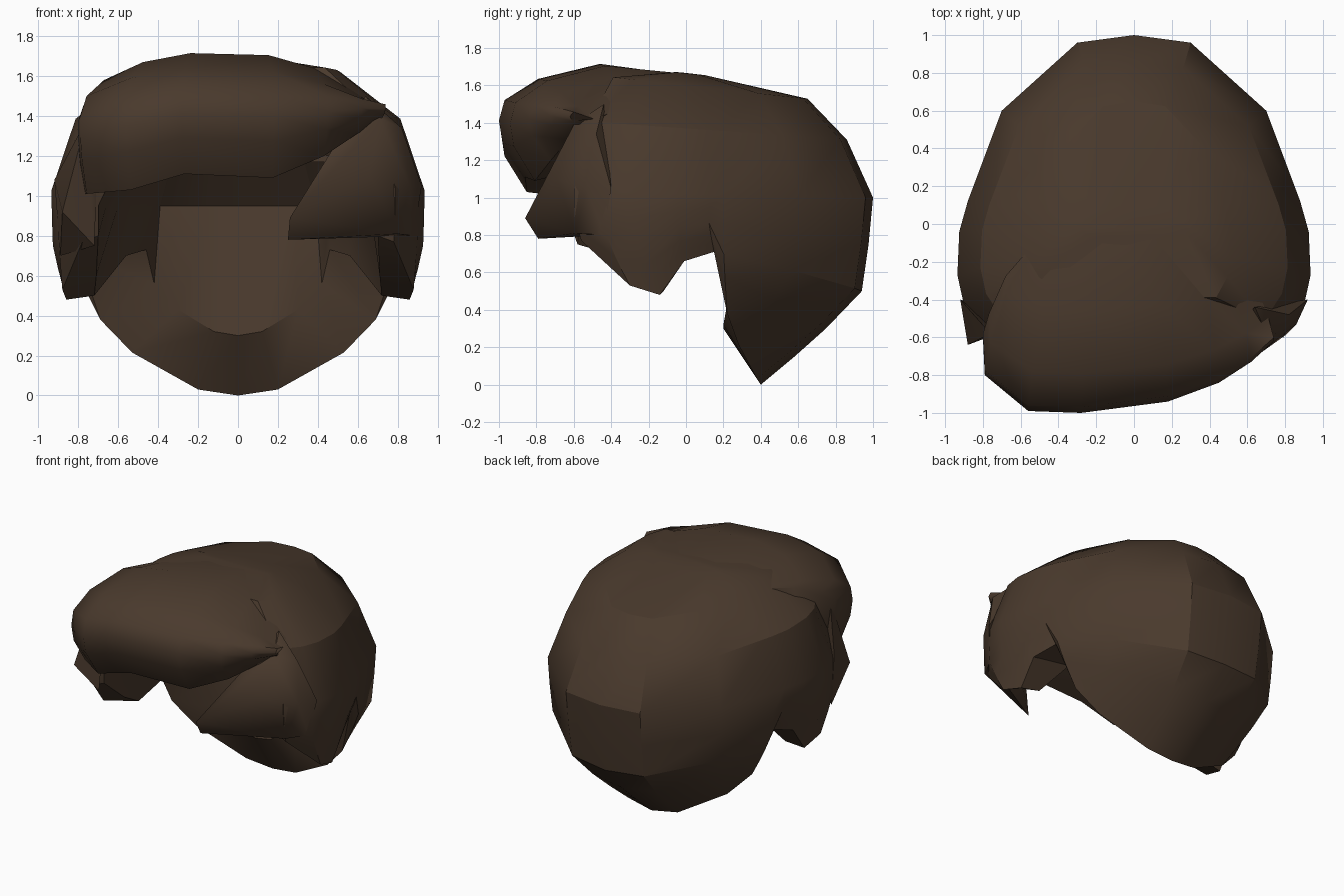
import bpy, bmesh, math
from mathutils import Vector

if "Cube" in bpy.data.objects:
    bpy.data.objects.remove(bpy.data.objects["Cube"])

mat = bpy.data.materials.new("dark_brown_hair")
mat.diffuse_color = (0.068, 0.042, 0.026, 1)
mat.use_nodes = True
mat.node_tree.nodes["Principled BSDF"].inputs["Base Color"].default_value = mat.diffuse_color


def finish(bm, name, angle=25):
    bmesh.ops.remove_doubles(bm, verts=bm.verts, dist=0.001)
    bmesh.ops.recalc_face_normals(bm, faces=bm.faces)
    me = bpy.data.meshes.new(name)
    bm.to_mesh(me)
    bm.free()
    ob = bpy.data.objects.new(name, me)
    bpy.context.collection.objects.link(ob)
    me.materials.append(mat)
    bpy.ops.object.select_all(action='DESELECT')
    ob.select_set(True)
    bpy.context.view_layer.objects.active = ob
    bpy.ops.object.shade_smooth_by_angle(angle=math.radians(angle))
    return ob


def loft(bm, rows):
    grid = [[bm.verts.new(p) for p in row] for row in rows]
    for a, b in zip(grid, grid[1:]):
        for i in range(len(a) - 1):
            bm.faces.new((a[i], a[i + 1], b[i + 1], b[i]))
    return grid


def mirrored(half):
    return [Vector((-x, y, z)) for x, y, z in reversed(half[1:])] + [Vector(p) for p in half]


# Half outlines, from back centre round to the temple
widest = [(0, 1), (.3, .96), (.7, .6), (.85, .2), (.88, .12), (.925, -.04), (.935, -.27), (.9, -.43), (.79, -.6)]
rim_out = [(0, .4, 0), (.2, .38, .03), (.53, .28, .215), (.69, .22, .38), (.8, .15, .71),
           (.86, -.01, .66), (.86, -.14, .48), (.88, -.3, .53), (.78, -.56, .77)]
rim_in = [(0, .2, .3), (.12, .2, .32), (.3, .22, .43), (.42, .27, .56), (.46, .16, .73),
          (.56, 0, .7), (.72, -.12, .5), (.71, -.3, .6), (.7, -.55, .8)]
cavity = [(0, .35), (.14, .35), (.28, .33), (.39, .28), (.46, .16), (.54, 0), (.6, -.14), (.66, -.35), (.7, -.55)]

# Cap: crown rings, bulging nape, thick rim, inner hollow
rows = []
for sx, sy, z, tilt in ((.3, .1, 1.665, .1), (.55, .65, 1.6, .11), (.87, .86, 1.37, .07), (1, 1, 1.02, .02)):
    rows.append([(x * sx, y * sy, z - tilt * y * sy) for x, y in widest])
base = rows[-1]
for t, w in ((.25, .04), (.5, .1), (.7, .42), (.85, .7)):
    rows.append([(b[0] + (r[0] - b[0]) * w, b[1] + (r[1] - b[1]) * w, b[2] + (r[2] - b[2]) * t)
                 for b, r in zip(base, rim_out)])
rows += [rim_out, rim_in, [(x, y, .95) for x, y in cavity],
         [(x * .85, y * .75 - .1, 1.17) for x, y in cavity]]
bm = bmesh.new()
grid = loft(bm, [mirrored(r) for r in rows])
for row, c in ((grid[0], (0, -.03, 1.67)), (grid[-1], (0, -.3, 1.3))):
    centre = bm.verts.new(c)
    for i in range(len(row)):
        bm.faces.new((row[i], row[(i + 1) % len(row)], centre))
# forehead wall hidden behind the fringe
for k in (0, 1):
    bm.faces.new((grid[k][0], grid[k][-1], grid[k + 1][-1], grid[k + 1][0]))
for end in (0, -1):
    # temple edge joining the outside to the hollow
    a = [grid[k][end] for k in (2, 3, 4, 5, 6, 7, 8)]
    b = [grid[k][end] for k in (11, 10, 10, 10, 9, 9, 9)]
    for i in range(6):
        bm.faces.new([a[i], a[i + 1], b[i + 1]] + ([b[i]] if b[i] != b[i + 1] else []))
finish(bm, "hair_cap", 28)

# Swept fringe: x, y of the front, crest height, bottom height
fringe = [(-.8, -.6, 1.55, 1.01), (-.79, -.8, 1.58, 1.01), (-.56, -.99, 1.67, 1.03), (-.28, -1, 1.715, 1.11),
          (.18, -.94, 1.705, 1.09), (.45, -.84, 1.64, 1.2), (.62, -.73, 1.57, 1.31), (.74, -.62, 1.5, 1.37)]
cols = []
for x, y, zt, zb in fringe:
    h = zt - zb
    cols.append([(x * .5, .05, 1.675 - .1 * abs(x)), (x * .85, y * .46, zt), (x * .96, y * .79, zt - .08),
                 (x, y * .97, zb + .68 * h), (x, y, zb + .5 * h), (x * .99, y * .98, zb + .3 * h),
                 (x * .96, y * .86, zb), (x * .85, y * .6, zb + .06)])
bm = bmesh.new()
g = loft(bm, cols)
for end in (g[0], g[-1]):
    bm.faces.new(end)
finish(bm, "swept_fringe", 55)

# Side locks in front of the ears
locks = {
    "right_side_lock": [(.71, -.6, 1.39), (.64, -.44, 1.5), (.82, -.48, 1.34), (.92, -.4, 1.05), (.86, -.53, 1.05),
                        (.66, -.69, 1.1), (.26, -.86, .89), (.25, -.79, .78), (.8, -.59, .81), (.88, -.44, .8),
                        (.6, -.5, .95)],
    "left_side_lock": [(-.76, -.58, 1.38), (-.92, -.4, 1.08), (-.88, -.64, .92), (-.72, -.58, .75),
                       (-.89, -.41, .7), (-.71, -.56, 1.0)],
}
for name, pts in locks.items():
    bm = bmesh.new()
    res = bmesh.ops.convex_hull(bm, input=[bm.verts.new(p) for p in pts])
    inside = {v for v in res["geom_interior"] if isinstance(v, bmesh.types.BMVert)}
    bmesh.ops.delete(bm, geom=list(inside), context='VERTS')
    finish(bm, name, 50)
